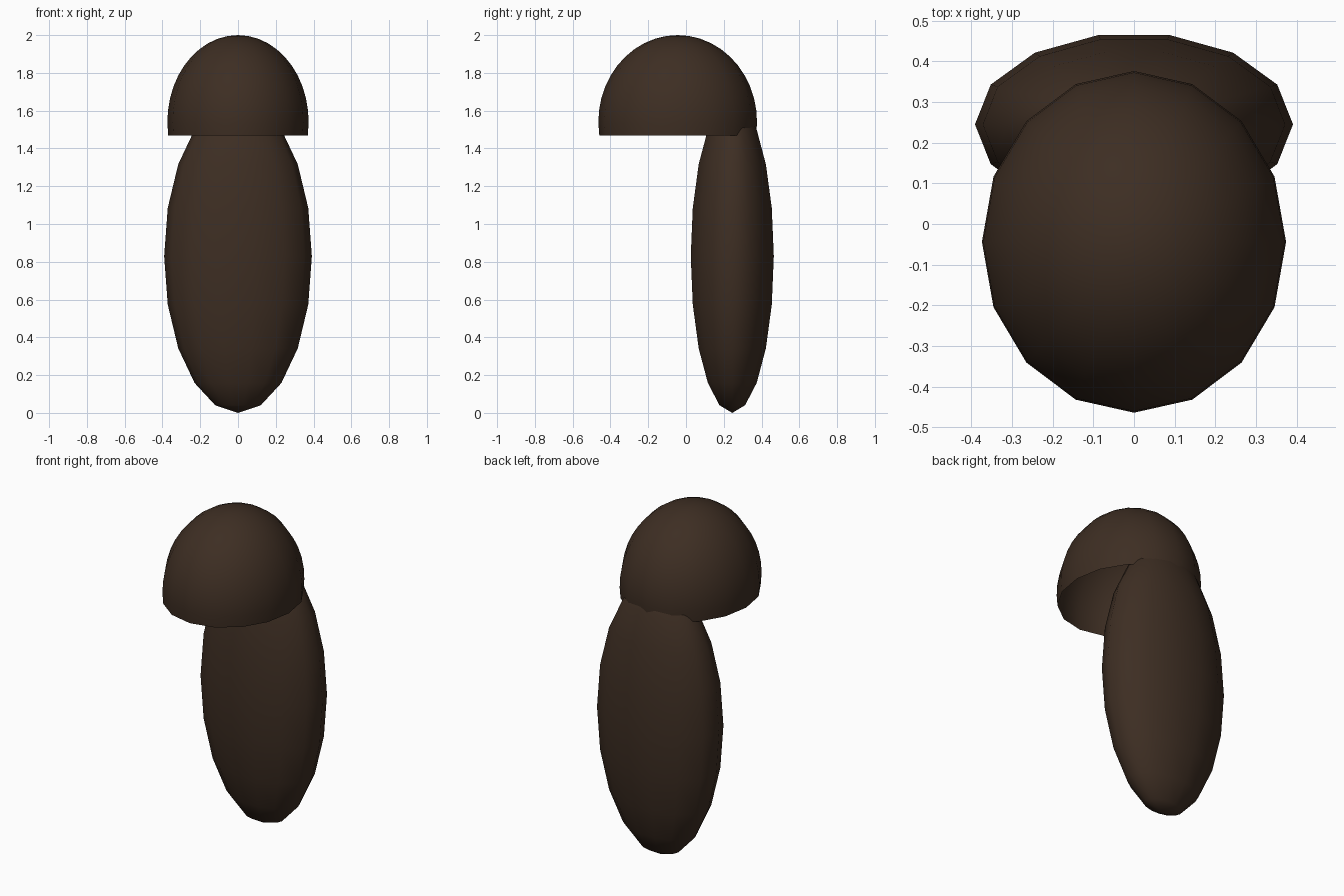
import bpy
import bmesh
import math

if "Cube" in bpy.data.objects:
    bpy.data.objects.remove(bpy.data.objects["Cube"])

brown = bpy.data.materials.new("dark brown")
brown.diffuse_color = (0.047, 0.027, 0.0165, 1.0)
brown.use_nodes = True
brown.node_tree.nodes["Principled BSDF"].inputs["Base Color"].default_value = brown.diffuse_color


def ellipsoid(name, centre, radii, segments, rings, sweep, start=0.0):
    """Smooth ellipsoid shell from the top pole down through the sweep angle."""
    bm = bmesh.new()

    def point(theta, phi):
        return bm.verts.new((
            centre[0] + radii[0] * math.sin(theta) * math.cos(phi),
            centre[1] + radii[1] * math.sin(theta) * math.sin(phi),
            centre[2] + radii[2] * math.cos(theta)))

    closed = sweep > math.pi - 1e-4
    top = point(0, 0)
    last = rings - 1 if closed else rings
    rows = [[point(sweep * r / rings, start + math.tau * s / segments)
             for s in range(segments)] for r in range(1, last + 1)]
    bottom = point(math.pi, 0) if closed else None
    for s in range(segments):
        n = (s + 1) % segments
        bm.faces.new((top, rows[0][s], rows[0][n]))
        for a, b in zip(rows, rows[1:]):
            bm.faces.new((a[s], b[s], b[n], a[n]))
        if closed:
            bm.faces.new((rows[-1][s], bottom, rows[-1][n]))
    for f in bm.faces:
        f.smooth = True
    mesh = bpy.data.meshes.new(name)
    bm.to_mesh(mesh)
    bm.free()
    mesh.materials.append(brown)
    obj = bpy.data.objects.new(name, mesh)
    bpy.context.collection.objects.link(obj)
    return obj


# Open cap of hair over the head, cut just below its widest ring
ellipsoid("hair_cap", (0, -0.044, 1.541), (0.374, 0.42, 0.459),
          16, 12, math.pi * 0.55)

# Long flattened fall of hair down the back
ellipsoid("hair_back", (0, 0.245, 0.829), (0.391, 0.2255, 0.829),
          14, 10, math.pi)
